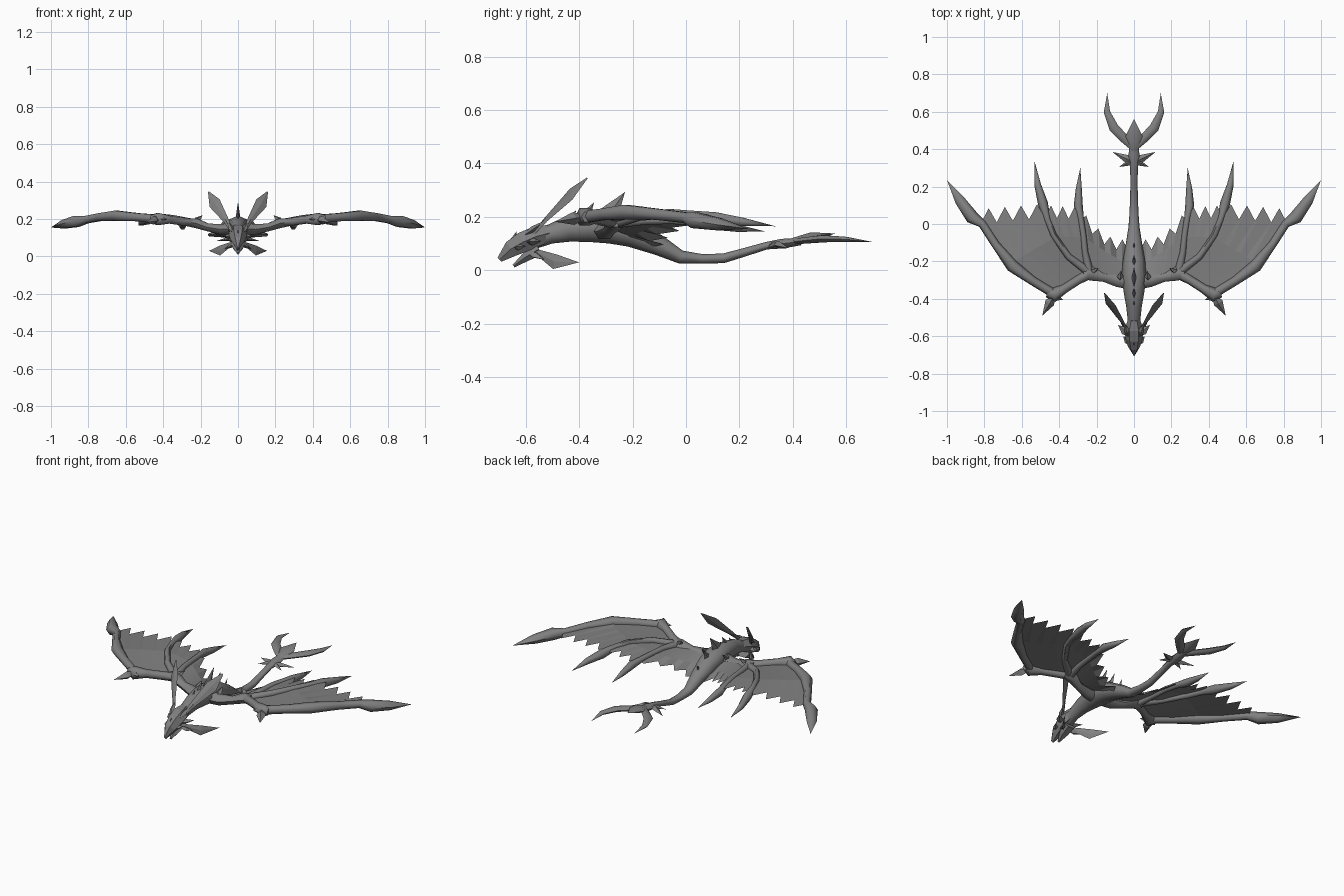
import bpy, bmesh, math
from mathutils import Vector

grey = bpy.data.materials.new("slate_grey")
grey.diffuse_color = (0.215, 0.215, 0.215, 1)


def finish(name, bm, mirror, smooth):
    bmesh.ops.remove_doubles(bm, verts=bm.verts, dist=0.0002)
    bmesh.ops.recalc_face_normals(bm, faces=bm.faces)
    me = bpy.data.meshes.new(name)
    bm.to_mesh(me)
    bm.free()
    me.materials.append(grey)
    ob = bpy.data.objects.new(name, me)
    bpy.context.collection.objects.link(ob)
    bpy.ops.object.select_all(action='DESELECT')
    bpy.context.view_layer.objects.active = ob
    ob.select_set(True)
    if smooth:
        bpy.ops.object.shade_smooth_by_angle(angle=math.radians(62))
    if mirror:
        ob.modifiers.new("mirror", 'MIRROR').use_mirror_merge = False
    return ob


def loft(name, rings, n=6, side=(1, 0, 0), mirror=True, smooth=True):
    """Tube through rings of (x, y, z, half width, half height)."""
    bm = bmesh.new()
    pts = [Vector(r[:3]) for r in rings]
    loops = []
    for i, r in enumerate(rings):
        t = (pts[min(i + 1, len(pts) - 1)] - pts[max(i - 1, 0)]).normalized()
        s = Vector(side)
        s = (s - t * s.dot(t)).normalized()
        u = t.cross(s)
        loops.append([bm.verts.new(pts[i] + s * r[3] * math.cos(a) + u * r[4] * math.sin(a))
                      for a in (2 * math.pi * k / n for k in range(n))])
    for a, b in zip(loops, loops[1:]):
        for k in range(n):
            bm.faces.new((a[k], a[(k + 1) % n], b[(k + 1) % n], b[k]))
    bm.faces.new(loops[0])
    bm.faces.new(loops[-1])
    return finish(name, bm, mirror, smooth)


def spike(name, base, tip, w, h, side=(1, 0, 0), mirror=True, bulge=0.35):
    """Four-sided thorn, widest at the bulge fraction of its length."""
    a, b = Vector(base), Vector(tip)
    m = a.lerp(b, bulge)
    return loft(name, [(*a, w * .5, h * .5), (*m, w, h), (*b, 0, 0)], 4, side, mirror, False)


def web(name, inner, outer, teeth, depth, sag=0.0):
    """Wing skin between two bone paths with a toothed trailing edge."""
    bm = bmesh.new()
    cols = teeth * 2
    rows = []
    for j, (a, b) in enumerate(zip(inner, outer)):
        row = []
        for i in range(cols + 1):
            p = Vector(a).lerp(Vector(b), i / cols)
            if j == len(inner) - 1:
                p.y += (depth if i % 2 else -depth * .3) - sag * math.sin(math.pi * i / cols)
            row.append(bm.verts.new(p))
        rows.append(row)
    for r, s in zip(rows, rows[1:]):
        for i in range(cols):
            bm.faces.new((r[i], r[i + 1], s[i + 1], s[i]))
    return finish(name, bm, True, False)


# Body, neck and tail in one tapered tube
loft("body", [(0, -.57, .115, .035, .035), (0, -.51, .135, .034, .036), (0, -.44, .155, .042, .048),
              (0, -.36, .162, .056, .056), (0, -.28, .158, .066, .058), (0, -.2, .138, .06, .052),
              (0, -.1, .093, .043, .038), (0, -.02, .05, .03, .025), (0, .06, .043, .024, .018),
              (0, .14, .045, .021, .018), (0, .22, .068, .019, .016), (0, .3, .092, .021, .014),
              (0, .36, .1, .03, .018), (0, .43, .108, .024, .014)], 8, mirror=False)

# Tail end: central leaf, long prongs and small barbs
loft("tail_leaf", [(0, .39, .108, .02, .012), (0, .47, .127, .046, .018), (0, .56, .138, 0, 0)], 6,
     mirror=False)
loft("tail_prong", [(.01, .41, .108, .015, .012), (.05, .455, .113, .024, .014), (.108, .515, .118, .026, .015),
                    (.145, .6, .116, .017, .011), (.143, .7, .106, 0, 0)], 6)
spike("tail_barb", (.01, .335, .1), (.115, .385, .083), .022, .014, (0, 1, 0), bulge=.25)
spike("tail_small_barb", (.01, .335, .1), (.08, .305, .085), .016, .012, (0, 1, 0), bulge=.25)

# Dorsal spines leaning backward
for y, z, ln, w in ((-.48, .165, .035, .009), (-.44, .19, .045, .011), (-.38, .21, .055, .012),
                    (-.3, .205, .11, .015), (-.21, .185, .07, .012), (-.13, .14, .045, .009)):
    loft("back_spine", [(0, y, z - .012, w, ln * .4), (0, y + ln * .65, z + ln * .8, 0, 0)], 4,
         mirror=False, smooth=False)

# Head: skull, beak and lower jaw
loft("skull", [(0, -.51, .14, .032, .036), (0, -.56, .127, .05, .044), (0, -.61, .106, .046, .044),
               (0, -.655, .08, .033, .036), (0, -.698, .04, .005, .012)], 6, mirror=False, smooth=False)
loft("jaw", [(0, -.55, .08, .038, .028), (0, -.6, .05, .03, .02), (0, -.645, .016, .006, .007)], 6,
     mirror=False, smooth=False)
spike("brow_horn", (.03, -.6, .135), (.055, -.52, .19), .016, .012)
spike("cheek_spike", (.03, -.59, .105), (.085, -.54, .11), .022, .014, (0, 1, 0))
spike("snout_spike", (.025, -.64, .085), (.058, -.6, .09), .016, .012, (0, 1, 0))
spike("jaw_spike", (.025, -.58, .065), (.07, -.53, .04), .018, .012, (0, 1, 0))
spike("nose_horn", (0, -.65, .095), (0, -.635, .145), .008, .018, mirror=False, bulge=.1)

# Flat head plumes and lower fins
loft("head_plume", [(.035, -.57, .14, .01, .005), (.065, -.52, .195, .016, .005),
                    (.125, -.43, .285, .034, .004), (.157, -.37, .345, .004, .001)], 4,
     (.8, .15, -.6), smooth=False)
loft("chin_fin", [(.03, -.56, .07, .01, .004), (.095, -.49, .032, .028, .004), (.155, -.4, .03, 0, 0)], 4,
     (0, .3, 1), smooth=False)

# Wing arm
loft("upper_arm", [(.0, -.31, .15, .045, .038), (.09, -.3, .145, .036, .032), (.16, -.285, .155, .024, .024),
                   (.225, -.265, .178, .038, .03), (.27, -.27, .182, .026, .024)], 6, (0, 1, 0))
loft("forearm", [(.215, -.255, .178, .028, .024), (.3, -.3, .187, .024, .024), (.37, -.345, .197, .024, .024),
                 (.43, -.38, .2, .038, .038), (.465, -.37, .2, .022, .022)], 6, (0, 1, 0))
spike("elbow_thorn", (.23, -.26, .185), (.19, -.235, .22), .018, .014)
spike("shoulder_thorn", (.075, -.3, .16), (.07, -.25, .2), .018, .016)
spike("wrist_claw", (.43, -.385, .2), (.49, -.49, .182), .026, .024)
spike("wrist_small_claw", (.44, -.385, .2), (.38, -.405, .2), .02, .02, (0, 1, 0))

# Wing fingers, each ending in a blade
loft("lead_finger", [(.425, -.375, .2, .024, .026), (.54, -.305, .21, .024, .025), (.65, -.225, .218, .034, .031),
                     (.74, -.11, .21, .022, .024), (.81, -.0, .197, .023, .023), (.865, .035, .187, .036, .034),
                     (.93, .125, .172, .028, .026), (1, .235, .155, 0, 0)], 6, (1, -.7, 0))
loft("middle_finger", [(.245, -.255, .18, .024, .022), (.35, -.175, .203, .018, .02), (.43, -.06, .213, .017, .019),
                       (.462, .02, .208, .017, .018), (.487, .11, .195, .027, .026),
                       (.515, .21, .182, .018, .018), (.532, .335, .165, 0, 0)], 6)
loft("inner_finger", [(.24, -.255, .178, .024, .022), (.262, -.15, .187, .017, .018), (.272, -.05, .188, .016, .017),
                      (.285, .03, .182, .017, .017), (.298, .1, .172, .024, .023),
                      (.295, .19, .158, .016, .016), (.287, .3, .145, 0, 0)], 6)

# Wing skin panels
body_edge = [(.03, -.29, .15), (.035, -.22, .12), (.03, -.13, .085)]
inner_bone = [(.245, -.25, .18), (.272, -.07, .19), (.287, .04, .185)]
middle_bone = [(.25, -.25, .18), (.42, -.07, .215), (.475, .05, .212)]
lead_bone = [(.43, -.38, .2), (.66, -.21, .22), (.82, .02, .2)]
web("inner_wing_skin", body_edge, inner_bone, 4, .045, .05)
web("middle_wing_skin", inner_bone, middle_bone, 3, .05)
web("outer_wing_skin", middle_bone, lead_bone, 4, .06)
